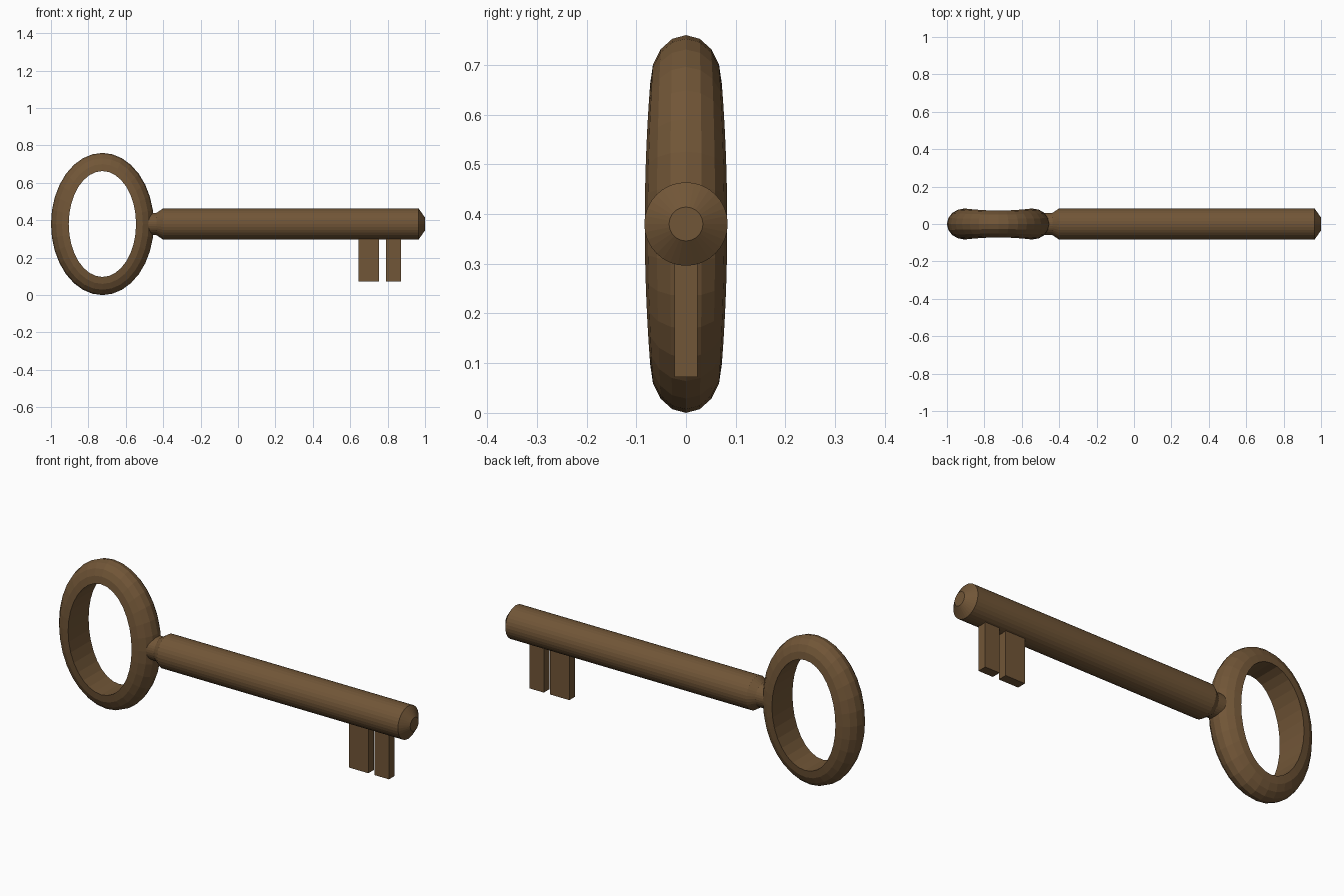
import bpy, bmesh
from math import sin, cos, pi

if "Cube" in bpy.data.objects:
    bpy.data.objects.remove(bpy.data.objects["Cube"])

CZ = 0.38  # height of the key's axis

brass = bpy.data.materials.new("aged_brass")
brass.diffuse_color = (0.165, 0.092, 0.038, 1)
brass.use_nodes = True
brass.node_tree.nodes["Principled BSDF"].inputs["Base Color"].default_value = brass.diffuse_color


def finish(name, bm):
    bmesh.ops.recalc_face_normals(bm, faces=bm.faces[:])
    me = bpy.data.meshes.new(name)
    bm.to_mesh(me)
    bm.free()
    me.materials.append(brass)
    ob = bpy.data.objects.new(name, me)
    bpy.context.collection.objects.link(ob)
    return ob


def bridge(bm, a, b):
    n = len(a)
    for i in range(n):
        j = (i + 1) % n
        bm.faces.new((a[i], a[j], b[j], b[i]))


# Oval bow: D-shaped section, flat inside and rounded outside
def make_bow(segments=32, arc=8):
    bm = bmesh.new()
    rings = []
    for s in range(segments):
        t = 2 * pi * s / segments
        half = 0.0775 + 0.0055 * cos(2 * t)  # slightly thicker at the sides
        ring = []
        for k in range(arc + 1):
            u = pi * k / arc
            out = sin(u)
            ring.append(bm.verts.new((-0.725 + (0.18 + 0.095 * out) * cos(t),
                                      half * cos(u),
                                      CZ + (0.283 + 0.097 * out) * sin(t))))
        rings.append(ring)
    for s in range(segments):
        bridge(bm, rings[s], rings[(s + 1) % segments])
    return finish("bow", bm)


# Shaft turned around the x axis: neck, shoulder, barrel, bevelled tip
def make_shaft(sides=32):
    profile = [(-0.50, 0.06), (-0.435, 0.06), (-0.40, 0.084),
               (0.965, 0.084), (1.0, 0.034)]
    bm = bmesh.new()
    rings = [[bm.verts.new((x, r * cos(2 * pi * i / sides),
                            CZ + r * sin(2 * pi * i / sides)))
              for i in range(sides)] for x, r in profile]
    for a, b in zip(rings, rings[1:]):
        bridge(bm, a, b)
    bm.faces.new(rings[0])
    bm.faces.new(rings[-1])
    return finish("shaft", bm)


# Rectangular teeth below the shaft
def make_tooth(name, x0, x1, z0=0.072, z1=0.32, depth=0.046):
    bm = bmesh.new()
    bmesh.ops.create_cube(bm, size=1)
    bmesh.ops.scale(bm, vec=(x1 - x0, depth, z1 - z0), verts=bm.verts)
    bmesh.ops.translate(bm, vec=((x0 + x1) / 2, 0, (z0 + z1) / 2), verts=bm.verts)
    return finish(name, bm)


make_bow()
make_shaft()
make_tooth("wide_tooth", 0.645, 0.755)
make_tooth("narrow_tooth", 0.79, 0.872)
